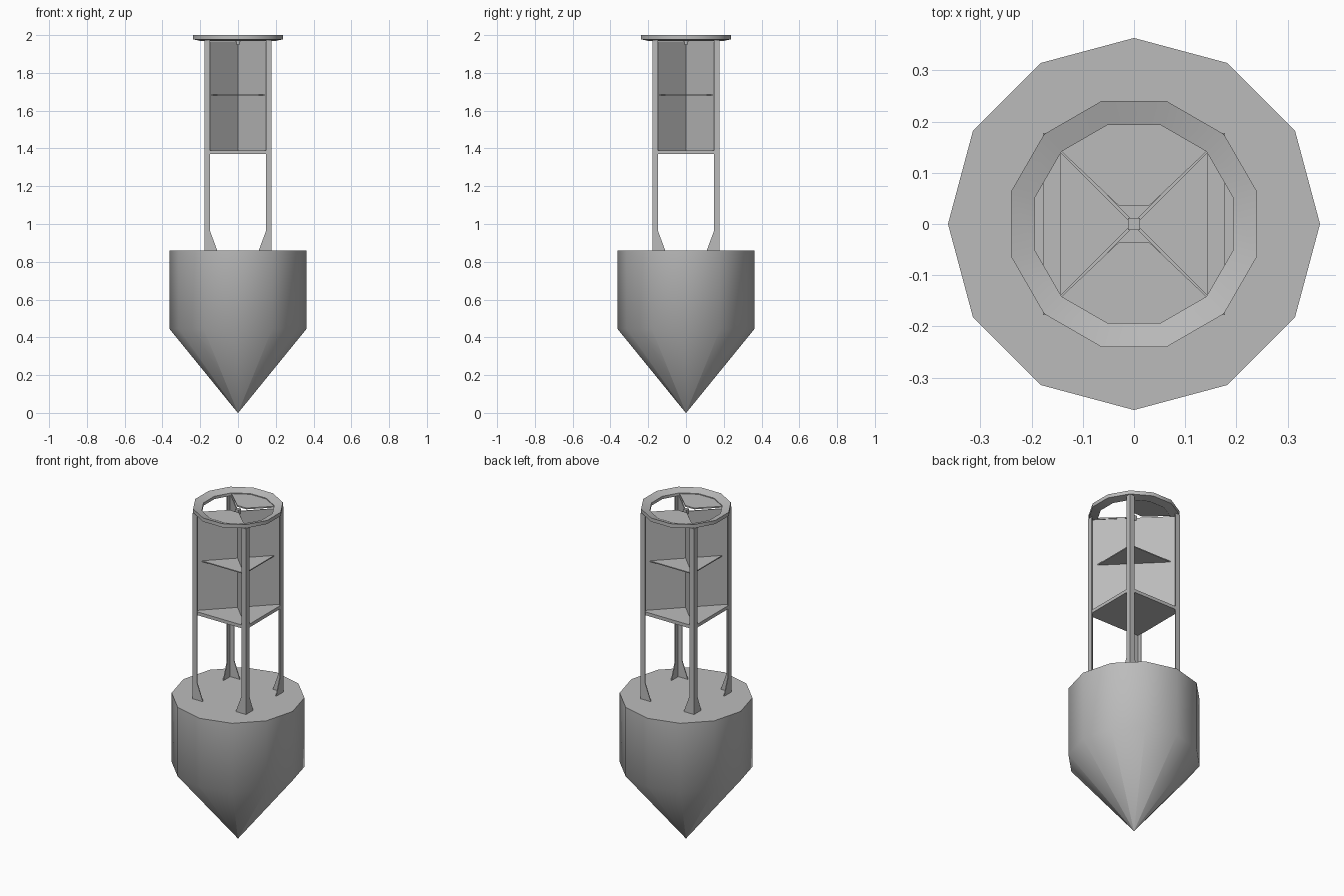
import bpy, bmesh
from math import sin, cos, pi, radians

cube = bpy.data.objects.get("Cube")
if cube:
    bpy.data.objects.remove(cube)

grey = bpy.data.materials.new("plain_grey")
grey.use_nodes = True
grey.diffuse_color = (0.5, 0.5, 0.5, 1)
grey.node_tree.nodes["Principled BSDF"].inputs["Base Color"].default_value = (0.5, 0.5, 0.5, 1)


def finish(name, bm, smooth=None):
    bmesh.ops.remove_doubles(bm, verts=bm.verts, dist=0.0001)
    bmesh.ops.recalc_face_normals(bm, faces=bm.faces)
    mesh = bpy.data.meshes.new(name)
    bm.to_mesh(mesh)
    bm.free()
    mesh.materials.append(grey)
    obj = bpy.data.objects.new(name, mesh)
    bpy.context.collection.objects.link(obj)
    if smooth:
        bpy.ops.object.select_all(action='DESELECT')
        obj.select_set(True)
        bpy.context.view_layer.objects.active = obj
        bpy.ops.object.shade_smooth_by_angle(angle=radians(smooth))
    return obj


def lathe(name, profile, offset=0.0, closed=False, smooth=60, sides=12):
    """Turn an (r, z) profile around the z axis."""
    bm = bmesh.new()
    rings = []
    for r, z in profile:
        rings.append([bm.verts.new((r * cos(2 * pi * i / sides + offset),
                                    r * sin(2 * pi * i / sides + offset), z))
                      for i in range(sides)])
    pairs = list(zip(rings, rings[1:]))
    if closed:
        pairs.append((rings[-1], rings[0]))
    for a, b in pairs:
        for i in range(sides):
            j = (i + 1) % sides
            bm.faces.new((a[i], a[j], b[j], b[i]))
    if not closed:
        bm.faces.new(rings[-1])
    return finish(name, bm, smooth)


def prism(bm, points, shift):
    """Extrude a planar outline by a vector."""
    face = bm.faces.new([bm.verts.new(p) for p in points])
    new = bmesh.ops.extrude_face_region(bm, geom=[face], use_keep_orig=True)
    verts = [v for v in new["geom"] if isinstance(v, bmesh.types.BMVert)]
    bmesh.ops.translate(bm, verts=verts, vec=shift)


def slab(name, half, z, thick):
    bm = bmesh.new()
    outline = [(-half, -half, z), (half, -half, z), (half, half, z), (-half, half, z)]
    prism(bm, outline, (0, 0, thick))
    return finish(name, bm)


# Float body with pointed keel
lathe("float_hull", [(0.001, 0), (0.363, 0.445), (0.363, 0.86)])

# Angle-section legs with flared feet
OUT, PLATE = 0.178, 0.005
arm = [(OUT, 0.855), (OUT, 1.975), (0.147, 1.975), (0.147, 0.96), (0.108, 0.855)]
for sx, side in ((1, "left"), (-1, "right")):
    for sy, end in ((-1, "front"), (1, "back")):
        bm = bmesh.new()
        prism(bm, [(sx * u, sy * OUT, z) for u, z in arm], (0, -sy * PLATE, 0))
        prism(bm, [(sx * OUT, sy * u, z) for u, z in arm], (-sx * PLATE, 0, 0))
        finish(f"{end}_{side}_leg", bm)

# Platform and middle shelf
slab("platform", 0.177, 1.37, 0.02)
slab("reflector_shelf", 0.143, 1.68, 0.006)

# Crossed upright reflector panels
for s, name in ((1, "reflector_panel_a"), (-1, "reflector_panel_b")):
    e, t = 0.167, 0.002
    bm = bmesh.new()
    outline = [(-e - t, s * (-e + t), 1.385), (e - t, s * (e + t), 1.385),
               (e - t, s * (e + t), 1.967), (-e - t, s * (-e + t), 1.967)]
    prism(bm, outline, (2 * t, -2 * t * s, 0))
    finish(name, bm)

# Top ring
lathe("top_ring", [(0.248, 2.0), (0.2, 1.985), (0.2, 1.968), (0.248, 1.978)],
      offset=pi / 12, closed=True)

# Two wedge covers inside the ring
for s, name in ((-1, "front_cover"), (1, "back_cover")):
    bm = bmesh.new()
    rim = [(0.2 * cos(radians(a)), s * 0.2 * sin(radians(a)), 1.98)
           for a in range(45, 136, 30)]
    prism(bm, rim + [(-0.03, s * 0.036, 1.98), (0.03, s * 0.036, 1.98)], (0, 0, -0.008))
    finish(name, bm)

# Small crossing block where the panels meet
bm = bmesh.new()
prism(bm, [(-0.012, -0.012, 1.95), (0.012, -0.012, 1.95),
           (0.012, 0.012, 1.95), (-0.012, 0.012, 1.95)], (0, 0, 0.03))
finish("panel_joint", bm)
